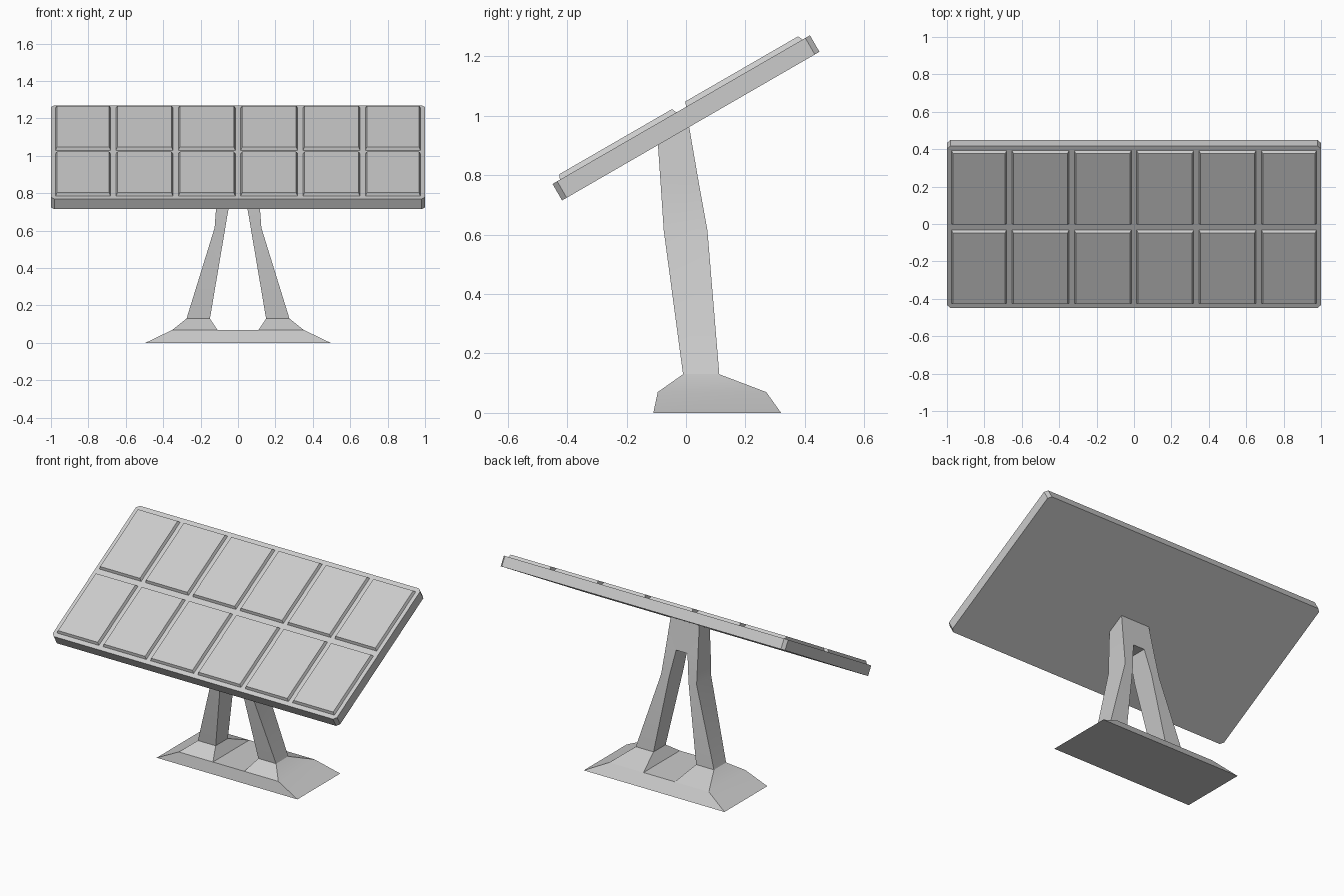
import bpy, bmesh
from math import radians, sin, cos
from mathutils import Matrix, Vector

if "Cube" in bpy.data.objects:
    bpy.data.objects.remove(bpy.data.objects["Cube"])

TILT = Matrix.Translation((0, 0, 0.9925)) @ Matrix.Rotation(radians(30), 4, 'X')


def finish(bm, name, matrix=None):
    bmesh.ops.recalc_face_normals(bm, faces=bm.faces)
    mesh = bpy.data.meshes.new(name)
    bm.to_mesh(mesh)
    bm.free()
    ob = bpy.data.objects.new(name, mesh)
    bpy.context.collection.objects.link(ob)
    if matrix:
        ob.matrix_world = matrix
    return ob


def block(bm, x0, x1, y0, y1, z0, z1, inset=0.0):
    """Box whose top is inset on all sides."""
    rings = []
    for z, i in ((z0, 0), (z1, inset)):
        rings.append([bm.verts.new(p) for p in (
            (x0 + i, y0 + i, z), (x1 - i, y0 + i, z),
            (x1 - i, y1 - i, z), (x0 + i, y1 - i, z))])
    a, b = rings
    bm.faces.new(a[::-1])
    bm.faces.new(b)
    for k in range(4):
        n = (k + 1) % 4
        bm.faces.new((a[k], a[n], b[n], b[k]))


# Tilted slab with clipped corners
bm = bmesh.new()
block(bm, -1, 1, -0.5, 0.5, -0.032, 0.032)
corners = [e for e in bm.edges
           if abs(e.verts[0].co.z - e.verts[1].co.z) > 0.01]
bmesh.ops.bevel(bm, geom=corners, offset=0.018, segments=1, affect='EDGES')
finish(bm, "panel_frame", TILT)

# Raised solar cells, six columns by two rows
bm = bmesh.new()
lines = [-0.99, -2 / 3, -1 / 3, 0, 1 / 3, 2 / 3, 0.99]
for x0, x1 in zip(lines, lines[1:]):
    for y0, y1 in ((-0.472, -0.018), (0.018, 0.472)):
        block(bm, x0 + 0.014, x1 - 0.014, y0, y1, 0.031, 0.049, 0.008)
finish(bm, "solar_cells", TILT)

# Stand, right half: z front, z back, inner x, outer x, front y, back y
LEVELS = [
    (0.00, 0.00, 0.11, 0.495, -0.11, 0.32),
    (0.07, 0.07, 0.11, 0.350, -0.095, 0.27),
    (0.13, 0.13, 0.15, 0.275, -0.01, 0.112),
    (0.615, 0.615, 0.068, 0.125, -0.075, 0.072),
    (0.78, 0.78, 0.04, 0.113, -0.086, 0.042),
    (0.912, 0.972, 0.04, 0.10, -0.095, 0.009),
]
bm = bmesh.new()
rings = [[bm.verts.new(p) for p in (
    (xi, yf, zf), (xo, yf, zf), (xo, yb, zb), (xi, yb, zb))]
    for zf, zb, xi, xo, yf, yb in LEVELS]
for i, (a, b) in enumerate(zip(rings, rings[1:])):
    for k in range(4):
        if k == 3 and i in (0, 4):
            continue  # joined to the centre pieces
        n = (k + 1) % 4
        bm.faces.new((a[k], a[n], b[n], b[k]))
bm.faces.new(rings[0][::-1])
bm.faces.new(rings[-1])
# Centre pieces: foot bridge and head block
for lo, hi in ((0, 1), (4, 5)):
    a, b = rings[lo], rings[hi]
    mids = {v: bm.verts.new((0, v.co.y, v.co.z))
            for v in (a[0], a[3], b[0], b[3])}
    loop = (a[0], b[0], b[3], a[3])
    for v, w in zip(loop, loop[1:] + loop[:1]):
        bm.faces.new((v, w, mids[w], mids[v]))
stand = finish(bm, "stand")
mirror = stand.modifiers.new("mirror", 'MIRROR')
mirror.use_clip = True
bpy.context.view_layer.objects.active = stand
stand.select_set(True)
bpy.ops.object.shade_smooth_by_angle(angle=radians(30))
